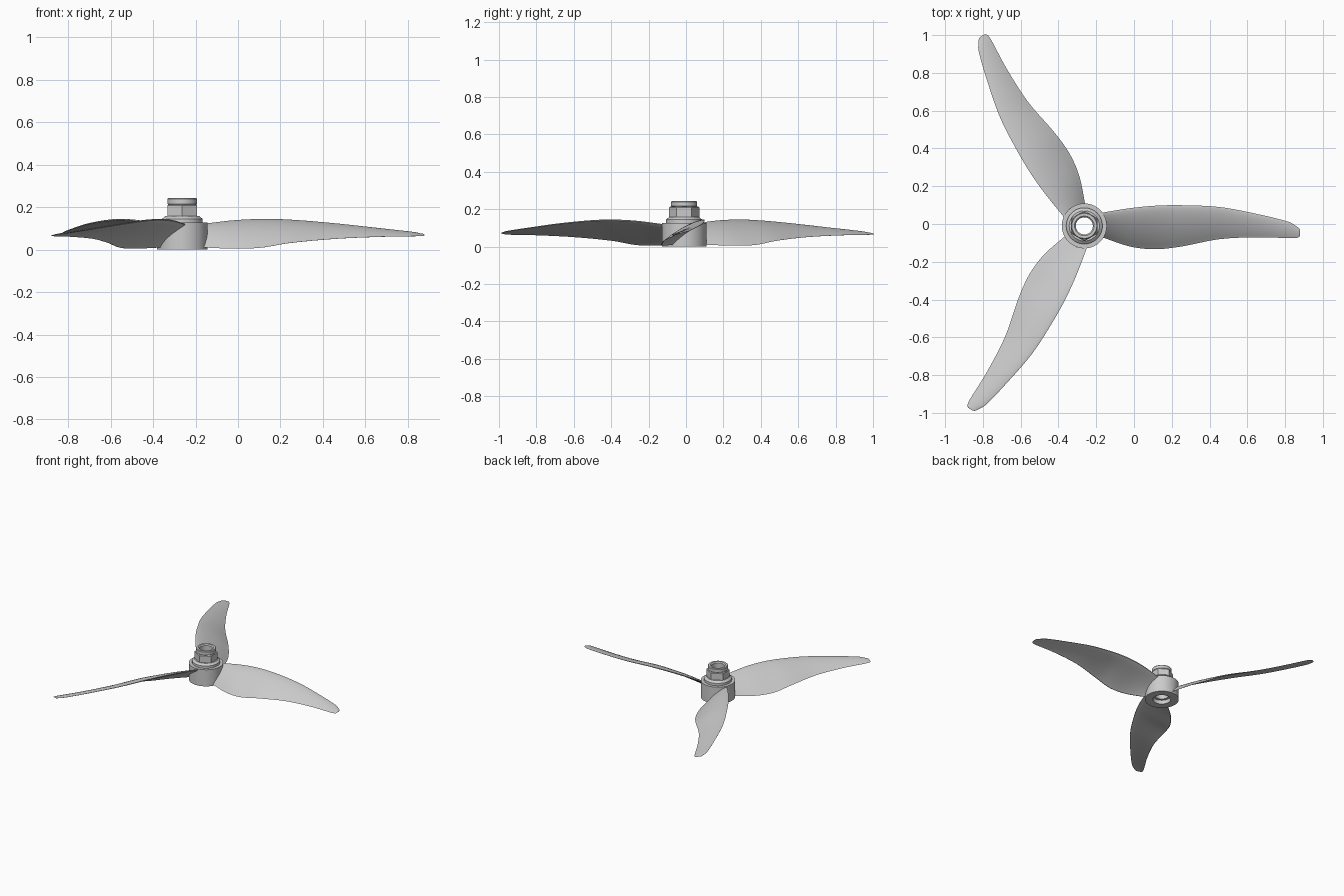
import bpy, bmesh, math
from mathutils import Vector, Matrix

cube = bpy.data.objects.get("Cube")
if cube:
    bpy.data.objects.remove(cube, do_unlink=True)

CENTRE = Vector((-0.263, -0.01, 0))

grey = bpy.data.materials.new("light_grey")
grey.use_nodes = True
grey.diffuse_color = (0.6, 0.6, 0.6, 1)
grey.node_tree.nodes["Principled BSDF"].inputs["Base Color"].default_value = (0.6, 0.6, 0.6, 1)


def finish(bm, name):
    bmesh.ops.recalc_face_normals(bm, faces=bm.faces)
    mesh = bpy.data.meshes.new(name)
    bm.to_mesh(mesh)
    bm.free()
    mesh.materials.append(grey)
    obj = bpy.data.objects.new(name, mesh)
    obj.location = CENTRE
    bpy.context.collection.objects.link(obj)
    bpy.ops.object.select_all(action='DESELECT')
    obj.select_set(True)
    bpy.context.view_layer.objects.active = obj
    bpy.ops.object.shade_smooth_by_angle(angle=math.radians(35))
    return obj


def bridge(bm, a, b):
    n = len(a)
    for i in range(n):
        bm.faces.new((a[i], a[(i + 1) % n], b[(i + 1) % n], b[i]))


def lathe(name, profile, sides=64):
    """Spin a closed (radius, z) profile around the shaft axis."""
    bm = bmesh.new()
    rings = []
    for k in range(sides):
        a = math.pi / 2 + math.tau * k / sides
        rings.append([bm.verts.new((r * math.cos(a), r * math.sin(a), z)) for r, z in profile])
    for k in range(sides):
        bridge(bm, rings[k], rings[(k + 1) % sides])
    return finish(bm, name)


# Hub with recessed bore, flange, hexagonal nut and its round collar
BORE = 0.045
lathe("hub", [(0.063, 0), (0.119, 0), (0.119, 0.127), (BORE, 0.127), (BORE, 0.03), (0.063, 0.03)])
lathe("nut_flange", [(BORE, 0.127), (0.096, 0.127), (0.096, 0.145), (0.08, 0.158), (BORE, 0.158)])
lathe("hex_nut", [(0.06, 0.15), (0.081, 0.15), (0.081, 0.208), (0.075, 0.214), (0.06, 0.214)], 6)
lathe("nut_collar", [(BORE, 0.15), (0.066, 0.15), (0.066, 0.212), (0.07, 0.216),
                     (0.07, 0.238), (0.066, 0.243), (0.052, 0.243), (BORE, 0.236)])

# Blade stations: radius, then high edge y, low edge y, high edge z, low edge z
STATIONS = [
    (0.09, 0.07, -0.058, 0.12, 0.01),
    (0.24, 0.094, -0.108, 0.137, 0.004),
    (0.37, 0.107, -0.123, 0.143, 0.008),
    (0.505, 0.11, -0.11, 0.14, 0.03),
    (0.717, 0.1, -0.07, 0.123, 0.05),
    (0.929, 0.06, -0.06, 0.1, 0.06),
    (1.087, 0.02, -0.065, 0.082, 0.063),
    (1.12, 0.0, -0.064, 0.076, 0.064),
    (1.137, -0.012, -0.059, 0.073, 0.065),
    (1.142, -0.022, -0.05, 0.071, 0.067),
]


def hermite(i, t):
    """Smooth station between rows i and i + 1, allowing uneven spacing."""
    def slope(k, c):
        a, b = STATIONS[max(k - 1, 0)], STATIONS[min(k + 1, len(STATIONS) - 1)]
        return (b[c] - a[c]) / (b[0] - a[0])
    p, q = STATIONS[i], STATIONS[i + 1]
    h = q[0] - p[0]
    row = [p[0] + h * t]
    for c in range(1, 5):
        row.append((2*t**3 - 3*t**2 + 1) * p[c] + (t**3 - 2*t**2 + t) * h * slope(i, c)
                   + (3*t**2 - 2*t**3) * q[c] + (t**3 - t**2) * h * slope(i + 1, c))
    return row


def section(row, half=14):
    """Thin cambered aerofoil between the high and low edges."""
    r, y1, y0, z1, z0 = row
    high, low = Vector((r, y1, z1)), Vector((r, y0, z0))
    chord = (low - high).length
    up = Vector((0, z0 - z1, y1 - y0)).normalized()
    points = []
    for k in range(2 * half):
        t = (1 - math.cos(math.pi * k / half)) / 2
        thick = 0.5 * (0.297 * math.sqrt(t) - 0.126 * t - 0.352 * t**2 + 0.284 * t**3 - 0.1015 * t**4)
        thick = max(thick, 0.006) * (1 if k <= half else -1)
        points.append(high.lerp(low, t) + up * chord * (0.8 * thick + 0.16 * t * (1 - t)))
    return points


def blade(name, angle):
    bm = bmesh.new()
    rows = []
    for i in range(len(STATIONS) - 1):
        steps = 8 if i < 6 else 3
        rows += [hermite(i, s / steps) for s in range(steps)]
    rows.append(STATIONS[-1])
    loops = [[bm.verts.new(p) for p in section(row)] for row in rows]
    for a, b in zip(loops, loops[1:]):
        bridge(bm, a, b)
    bm.faces.new(loops[0])
    bm.faces.new(loops[-1])
    bm.transform(Matrix.Rotation(angle, 4, 'Z'))
    finish(bm, name)


for n, side in enumerate(("left", "back_right", "front_right")):
    blade(side + "_blade", n * math.tau / 3)
